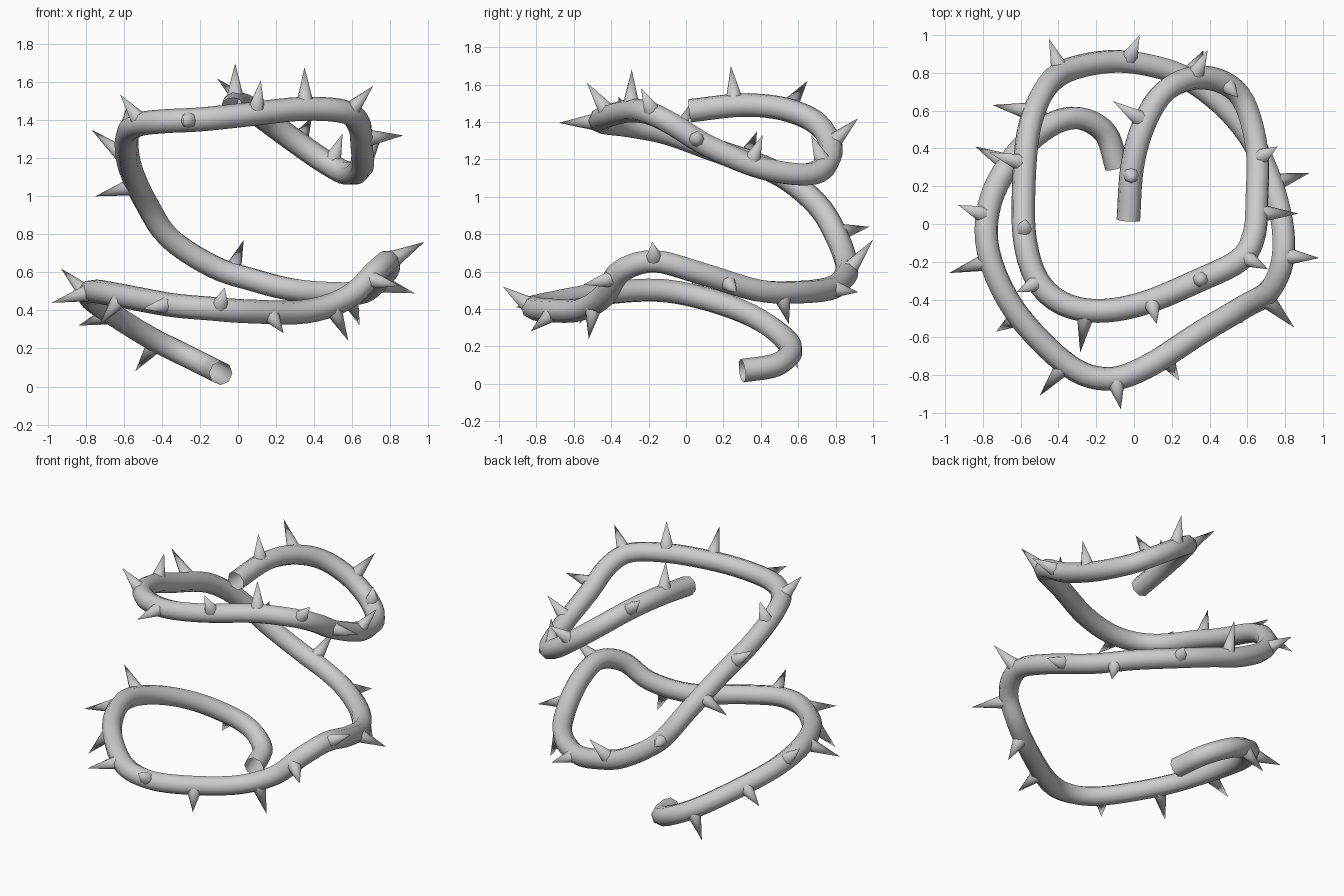
import bpy
from mathutils import Vector

TUBE_R = 0.063
# Path of the winding stem, from bottom end to top end
PATH = [(-.09, .30, .07), (-.15, .48, .10), (-.29, .56, .17), (-.45, .52, .25), (-.63, .36, .36),
        (-.76, .12, .45), (-.77, -.15, .50), (-.63, -.46, .48), (-.36, -.74, .43), (-.15, -.82, .41),
        (.06, -.76, .395), (.36, -.57, .395), (.58, -.44, .47), (.72, -.35, .60), (.79, -.17, .655),
        (.77, .08, .59), (.66, .38, .50), (.50, .60, .49), (.28, .77, .51), (.08, .84, .56),
        (-.13, .86, .63), (-.36, .81, .78), (-.48, .70, .96), (-.56, .48, 1.13), (-.585, .15, 1.25),
        (-.575, -.10, 1.34), (-.51, -.30, 1.38), (-.38, -.42, 1.395), (-.19, -.46, 1.405),
        (.05, -.42, 1.43), (.34, -.30, 1.46), (.56, -.19, 1.445), (.635, -.06, 1.38),
        (.65, .12, 1.27), (.65, .40, 1.155), (.58, .65, 1.12), (.46, .755, 1.18), (.30, .77, 1.29),
        (.15, .69, 1.40), (.05, .52, 1.47), (-.01, .30, 1.49), (-.03, .02, 1.46)]

# Thorn tips, in order along the stem
TIPS = [(-.54, .60, .08), (-.84, .41, .32), (-.93, .10, .62), (-.98, -.26, .44), (-.73, -.57, .32),
        (-.50, -.91, .41), (-.07, -.98, .52), (.24, -.83, .28), (.58, -.52, .24), (.85, -.55, .53),
        (.98, -.18, .76), (.93, .27, .49), (.64, .55, .32), (.37, .92, .49), (.03, 1.0, .77),
        (-.45, .98, .84), (-.75, .63, 1.0), (-.77, .38, 1.35), (-.575, .025, 1.5), (-.62, -.36, 1.535),
        (-.285, -.68, 1.395), (.12, -.53, 1.61), (.35, -.29, 1.68), (.71, -.24, 1.58),
        (.87, .055, 1.32), (.76, .41, 1.33), (.55, .67, 1.33), (.39, .92, 1.42), (-.11, .65, 1.62),
        (-.015, .24, 1.70)]


def smooth_path(points, steps):
    """Catmull-Rom samples through the points."""
    p = [Vector(c) for c in points]
    p = [2 * p[0] - p[1]] + p + [2 * p[-1] - p[-2]]
    out = []
    for a, b, c, d in zip(p, p[1:], p[2:], p[3:]):
        for i in range(steps):
            t = i / steps
            out.append(.5 * (2 * b + (c - a) * t + (2 * a - 5 * b + 4 * c - d) * t * t
                             + (3 * b - a - 3 * c + d) * t ** 3))
    return out + [p[-2]]


# Stem: round open tube swept along the path
samples = smooth_path(PATH, 5)
curve = bpy.data.curves.new("stem", 'CURVE')
curve.dimensions = '3D'
curve.bevel_depth = TUBE_R
curve.bevel_resolution = 2
spline = curve.splines.new('POLY')
spline.points.add(len(samples) - 1)
for pt, co in zip(spline.points, samples):
    pt.co = (*co, 1)
spline.use_smooth = True
stem = bpy.data.objects.new("stem", curve)
bpy.context.collection.objects.link(stem)

# Thorns: cones rooted inside the stem, pointing away from it
fine = smooth_path(PATH, 20)
for tip in map(Vector, TIPS):
    root = min(fine, key=lambda q: (q - tip).length)
    out = (tip - root).normalized()
    base = root + out * 0.03
    height = (tip - base).length
    bpy.ops.mesh.primitive_cone_add(vertices=8, radius1=0.046, depth=height, end_fill_type='NOTHING',
                                    location=(base + tip) / 2,
                                    rotation=out.to_track_quat('Z', 'Y').to_euler())
    thorn = bpy.context.object
    thorn.name = "thorn"
    thorn.data.shade_smooth()
